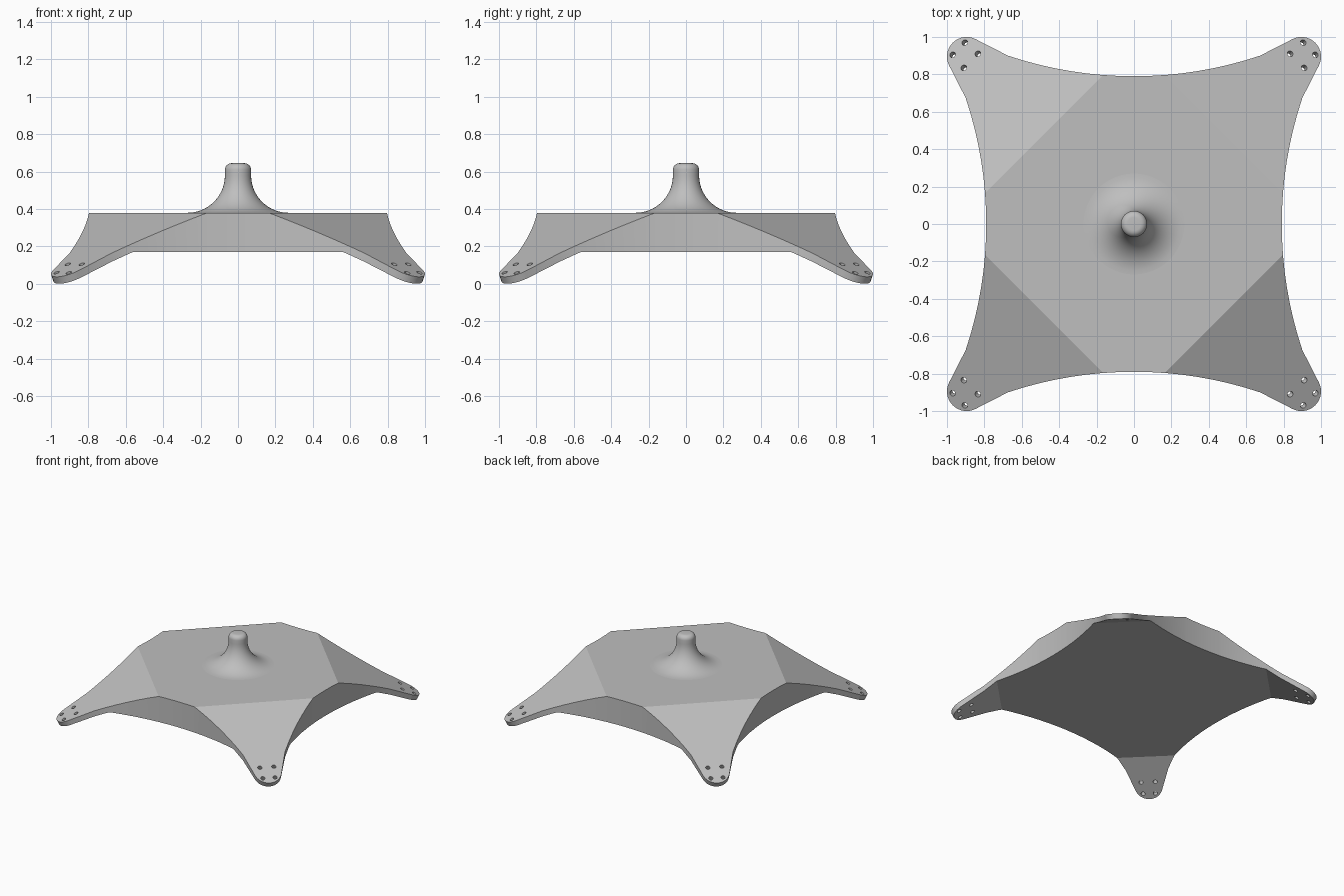
import bpy, bmesh
from math import sin, cos, pi, radians, sqrt
from mathutils import Vector, Matrix

cube = bpy.data.objects.get("Cube")
if cube:
    bpy.data.objects.remove(cube, do_unlink=True)

grey = bpy.data.materials.new("light grey")
grey.use_nodes = True
grey.diffuse_color = (0.52, 0.52, 0.52, 1)
grey.node_tree.nodes["Principled BSDF"].inputs["Base Color"].default_value = grey.diffuse_color

TOP, UNDER = 0.38, 0.17      # heights of the flat deck and underside
FOLD, SLOPE = 0.96, 0.35     # |x|+|y| where the corners fold down, and their fall
DROP = 0.046                 # vertical thickness of the feet
TILT = 0.013                 # inward lean of the foot ends
FOOT, FOOT_R = 0.895, 0.105  # centre and radius of each rounded foot


def slope_z(x, y):
    return TOP - SLOPE * (abs(x) + abs(y) - FOLD)


def finish(name, bm):
    bmesh.ops.recalc_face_normals(bm, faces=bm.faces)
    mesh = bpy.data.meshes.new(name)
    bm.to_mesh(mesh)
    bm.free()
    mesh.materials.append(grey)
    obj = bpy.data.objects.new(name, mesh)
    bpy.context.collection.objects.link(obj)
    return obj


def activate(obj):
    bpy.ops.object.select_all(action='DESELECT')
    obj.select_set(True)
    bpy.context.view_layer.objects.active = obj


# One quarter of the outline: concave right edge, then rounded foot
half, sag = 0.674, 0.11
big_r = (half ** 2 + sag ** 2) / (2 * sag)
quarter = []
for i in range(17):
    y = half * (i / 8 - 1)
    x = 0.79 + big_r - sqrt(big_r ** 2 - y ** 2)
    quarter.append(Vector((x, y, 0)))
for i in range(17):
    a = radians(-28 + 146 * i / 16)
    quarter.append(Vector((FOOT + FOOT_R * cos(a), FOOT + FOOT_R * sin(a), 0)))

# Plate: prism from the outline, creased along the fold lines
bm = bmesh.new()
outline = [Matrix.Rotation(k * pi / 2, 3, 'Z') @ p for k in range(4) for p in quarter]
base = bm.faces.new([bm.verts.new(p) for p in outline])
ext = bmesh.ops.extrude_face_region(bm, geom=[base])
for v in ext["geom"]:
    if isinstance(v, bmesh.types.BMVert):
        v.co.z = 1
under_fold = FOLD + (TOP - DROP - UNDER) / SLOPE
for sx in (1, -1):
    for sy in (1, -1):
        for s in (FOLD, under_fold):
            bmesh.ops.bisect_plane(bm, geom=bm.verts[:] + bm.edges[:] + bm.faces[:],
                                   plane_co=(sx * s / 2, sy * s / 2, 0),
                                   plane_no=(sx, sy, 0))
for v in bm.verts:
    x, y = v.co.x, v.co.y
    if v.co.z > 0.5:
        v.co.z = min(TOP, slope_z(x, y))
    else:
        if abs(x) + abs(y) > 1.7:
            v.co.x -= TILT if x > 0 else -TILT
            v.co.y -= TILT if y > 0 else -TILT
        v.co.z = min(UNDER, slope_z(v.co.x, v.co.y) - DROP)
plate = finish("mounting_plate", bm)

# Four bolt holes through each foot, square to the slope
bm = bmesh.new()
for sx in (1, -1):
    for sy in (1, -1):
        axis = Vector((sx * SLOPE, sy * SLOPE, 1))
        turn = axis.to_track_quat('Z', 'Y').to_matrix().to_4x4()
        for dx, dy in ((0.07, 0.005), (-0.065, 0.01), (0.005, 0.07), (0.01, -0.065)):
            x, y = sx * (0.9 + dx), sy * (0.9 + dy)
            spot = Matrix.Translation((x, y, slope_z(x, y)))
            bmesh.ops.create_cone(bm, cap_ends=True, segments=16, radius1=0.016,
                                  radius2=0.016, depth=0.16, matrix=spot @ turn)
cutter = finish("bolt_hole_cutter", bm)
cutter.hide_render = True
mod = plate.modifiers.new("bolt_holes", 'BOOLEAN')
mod.operation = 'DIFFERENCE'
mod.solver = 'EXACT'
mod.object = cutter
activate(plate)
bpy.ops.object.modifier_apply(modifier=mod.name)
bpy.data.objects.remove(cutter, do_unlink=True)
bpy.ops.object.shade_smooth_by_angle(angle=radians(20))

# Central post: flared foot, straight neck, rounded top
profile = []
for i in range(15):
    a = pi / 2 * i / 14
    profile.append((0.27 - 0.2 * sin(a), TOP + 0.2 * (1 - cos(a))))
for i in range(7):
    a = pi / 2 * i / 6
    profile.append((0.035 + 0.035 * cos(a), 0.61 + 0.035 * sin(a)))
profile.append((0, 0.645))
bm = bmesh.new()
verts = [bm.verts.new((r, 0, z)) for r, z in profile]
edges = [bm.edges.new(pair) for pair in zip(verts, verts[1:])]
bmesh.ops.spin(bm, geom=verts + edges, cent=(0, 0, 0), axis=(0, 0, 1),
               angle=2 * pi, steps=48, use_duplicate=False)
bmesh.ops.remove_doubles(bm, verts=bm.verts, dist=0.0001)
post = finish("centre_post", bm)
activate(post)
bpy.ops.object.shade_smooth_by_angle(angle=radians(40))
